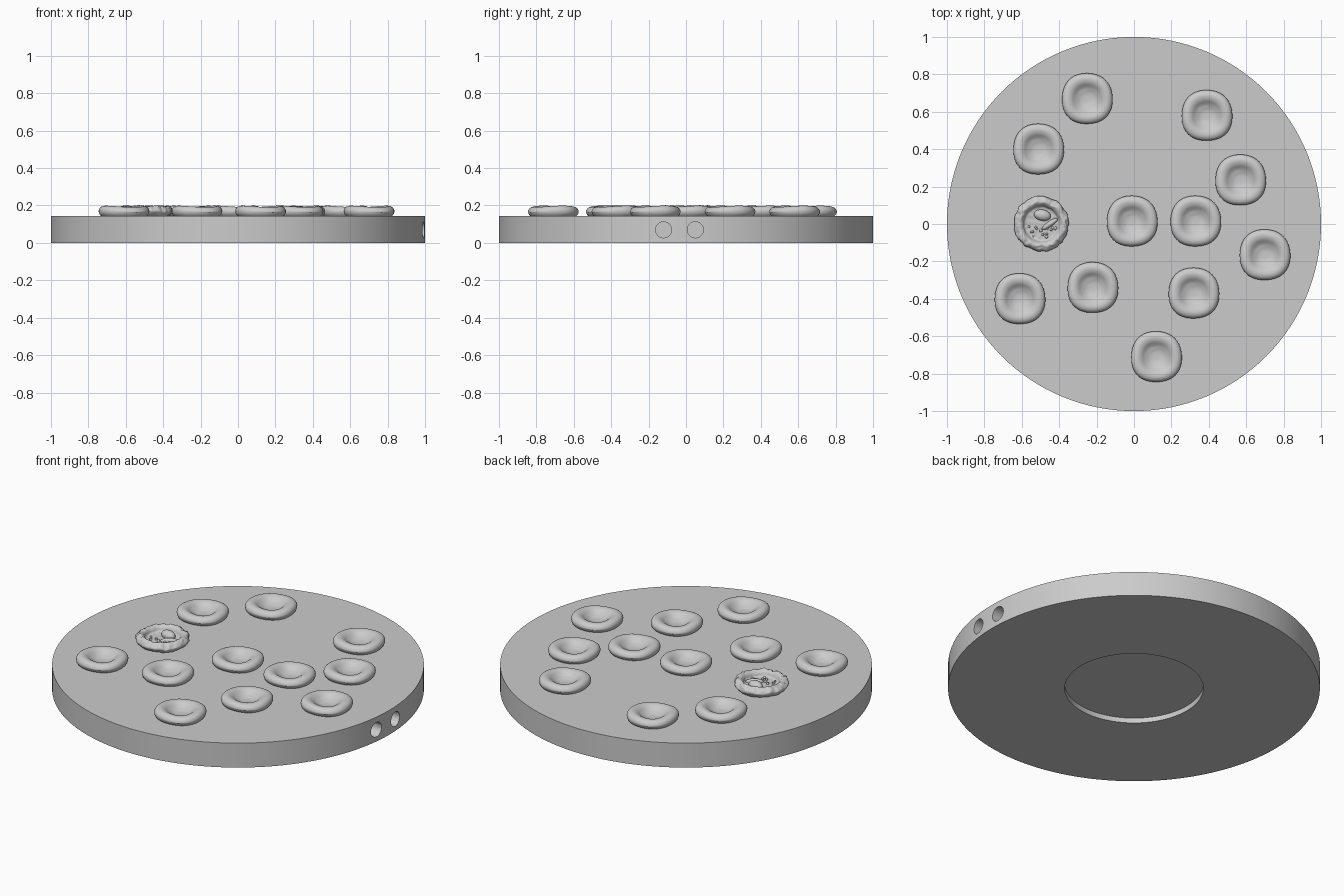
import bpy, bmesh, math, random
from mathutils import noise, Vector

if "Cube" in bpy.data.objects:
    bpy.data.objects.remove(bpy.data.objects["Cube"])

random.seed(4)
TOP = 0.145


def lathe(name, profile, segs, warp=None, location=(0, 0, 0), angle=40):
    """Spin an (r, z) profile into a closed solid; warp(r, a, z) may reshape it."""
    bm = bmesh.new()
    rings = []
    for r, z in profile:
        n = 1 if r == 0 else segs
        ring = []
        for i in range(n):
            a = 2 * math.pi * i / segs
            rr, zz = warp(r, a, z) if warp else (r, z)
            ring.append(bm.verts.new((rr * math.cos(a), rr * math.sin(a), zz)))
        rings.append(ring)
    for lo, hi in zip(rings, rings[1:]):
        for i in range(segs):
            j = (i + 1) % segs
            if len(lo) == 1:
                bm.faces.new((lo[0], hi[j], hi[i]))
            elif len(hi) == 1:
                bm.faces.new((lo[i], lo[j], hi[0]))
            else:
                bm.faces.new((lo[i], lo[j], hi[j], hi[i]))
    bmesh.ops.recalc_face_normals(bm, faces=bm.faces)
    me = bpy.data.meshes.new(name)
    bm.to_mesh(me)
    bm.free()
    ob = bpy.data.objects.new(name, me)
    bpy.context.collection.objects.link(ob)
    ob.location = location
    smooth(ob, angle)
    return ob


def smooth(ob, angle):
    bpy.ops.object.select_all(action='DESELECT')
    ob.select_set(True)
    bpy.context.view_layer.objects.active = ob
    bpy.ops.object.shade_smooth_by_angle(angle=math.radians(angle))


def refine(points, steps=4):
    """Catmull-Rom rounding of a coarse profile."""
    p = [points[0]] + points + [points[-1]]
    out = []
    for k in range(1, len(p) - 2):
        for s in range(steps):
            t = s / steps
            out.append(tuple(0.5 * (2 * b + (c - a) * t + (2 * a - 5 * b + 4 * c - d) * t * t
                                    + (3 * b - a - 3 * c + d) * t ** 3)
                             for a, b, c, d in zip(p[k - 1], p[k], p[k + 1], p[k + 2])))
    out.append(points[-1])
    out[0] = (0, out[0][1])
    return out


# round base with a shallow circular recess underneath
base = lathe("base_disc", [(0, 0.03), (0.373, 0.03), (0.373, 0), (1, 0), (1, TOP), (0, TOP)], 128)

# two blind holes in the right-hand edge
for y in (-0.12, 0.05):
    bpy.ops.mesh.primitive_cylinder_add(vertices=32, radius=0.043, depth=0.3,
                                        location=(1.04, y, 0.07), rotation=(0, math.pi / 2, 0))
    cutter = bpy.context.object
    cutter.name = "edge_hole_cutter"
    cutter.hide_render = True
    mod = base.modifiers.new("edge_hole", 'BOOLEAN')
    mod.object = cutter
    mod.solver = 'EXACT'
    bpy.context.view_layer.objects.active = base
    bpy.ops.object.modifier_apply(modifier=mod.name)
    bpy.data.objects.remove(cutter)
smooth(base, 40)

# dimpled round cells, slightly squarish in outline
cell_profile = refine([(0, 0.157), (0.03, 0.159), (0.06, 0.171), (0.085, 0.189), (0.108, 0.195),
                       (0.128, 0.188), (0.138, 0.171), (0.134, 0.154), (0.122, 0.14)])


def cell_warp(r, a, z):
    square = 1 - 0.02 * math.cos(4 * a) + 0.008 * math.cos(3 * a + 1)
    lift = 0.004 * math.sin(2 * a + 0.6) * min(1, r / 0.1) if z > 0.165 else 0
    return r * square, z + lift


cells = [(-0.25, 0.67), (-0.51, 0.40), (-0.61, -0.40), (-0.22, -0.34), (-0.01, 0.015), (0.33, 0.015),
         (0.32, -0.37), (0.12, -0.71), (0.70, -0.165), (0.57, 0.235), (0.39, 0.58)]
for x, y in cells:
    lathe("round_cell", cell_profile + [(0, 0.14)], 48, cell_warp, (x, y, 0), 60)

# ragged cell: crinkled rim around an open crater
ragged_profile = refine([(0, 0.164), (0.05, 0.163), (0.088, 0.165), (0.1, 0.186), (0.116, 0.198),
                         (0.134, 0.19), (0.147, 0.17), (0.137, 0.152), (0.125, 0.14)])


def ragged_warp(r, a, z):
    d = Vector((math.cos(a), math.sin(a), 0))
    k = min(1, r / 0.13)
    wave = noise.noise(d * 3.5 + Vector((0, 0, z * 25)))
    fine = noise.noise(d * r * 60 + Vector((5, 2, z * 40)))
    rr = r * (1 + k * (0.06 * wave + 0.035 * fine))
    return rr, (z + 0.007 * fine * k + 0.005 * wave * k if z > 0.15 else z)


cx, cy = -0.495, 0.0
lathe("ragged_cell", ragged_profile + [(0, 0.14)], 96, ragged_warp, (cx, cy, 0), 60)


def lump(name, x, y, z, size, spin=0):
    bpy.ops.mesh.primitive_uv_sphere_add(segments=16, ring_count=10, location=(x, y, z),
                                         rotation=(0, 0, spin))
    ob = bpy.context.object
    ob.name = name
    ob.scale = size
    smooth(ob, 60)


# large lump, ridge and scattered grains inside the crater
lump("crater_lump", cx + 0.005, 0.047, 0.172, (0.046, 0.03, 0.026), -0.2)
lump("crater_ridge", cx + 0.045, 0.0, 0.164, (0.05, 0.015, 0.018), 0.6)
for i in range(20):
    a = random.uniform(math.pi * 1.02, math.pi * 1.98)
    r = random.uniform(0.03, 0.09)
    s = random.uniform(0.005, 0.009)
    lump("crater_grain", cx + r * math.cos(a), cy + r * math.sin(a), 0.165, (s, s, s))
